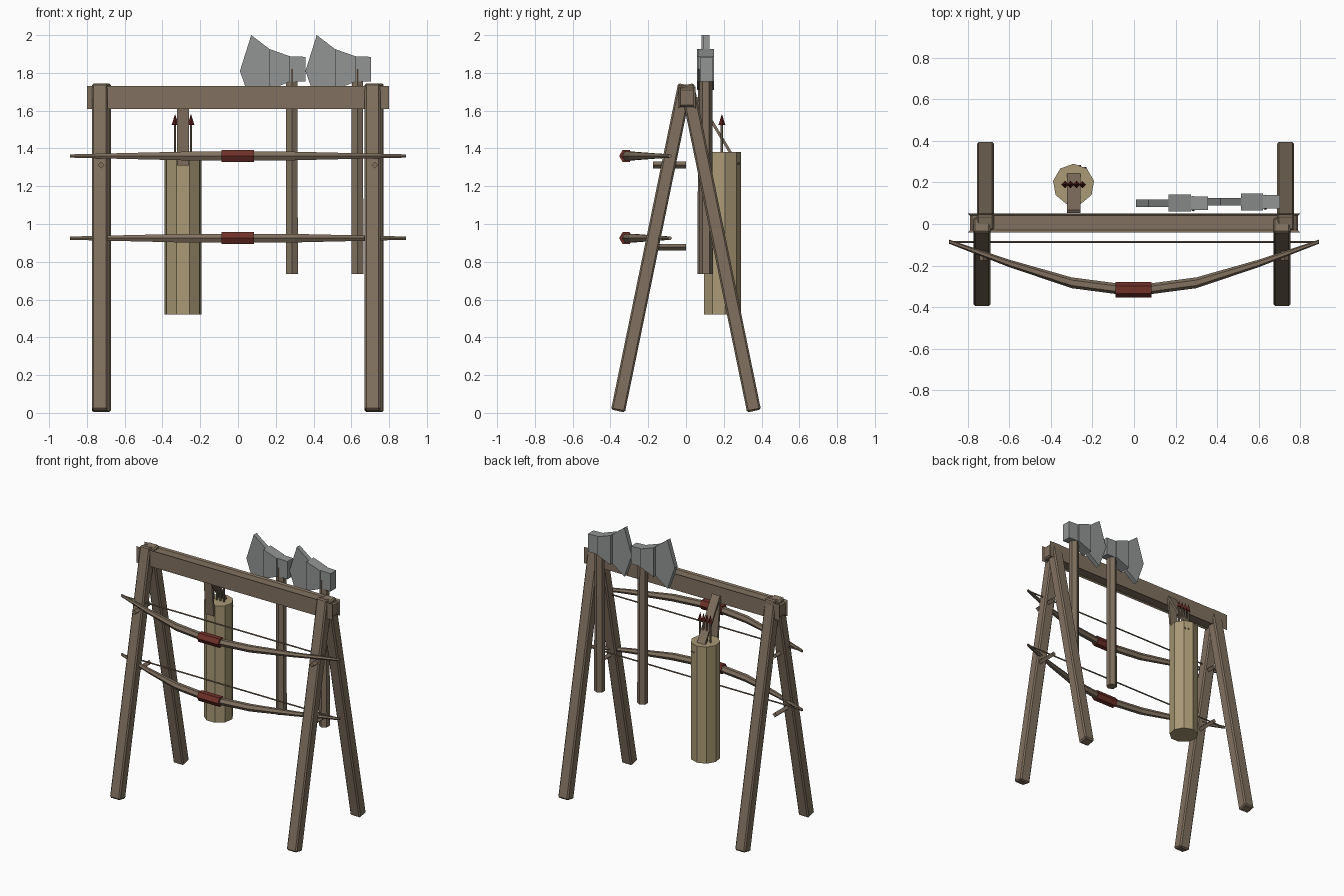
import bpy, bmesh, math
from mathutils import Vector, Matrix

cube = bpy.data.objects.get("Cube")
if cube:
    bpy.data.objects.remove(cube, do_unlink=True)


def material(name, rgb):
    m = bpy.data.materials.new(name)
    m.use_nodes = True
    m.diffuse_color = (*rgb, 1)
    m.node_tree.nodes["Principled BSDF"].inputs["Base Color"].default_value = (*rgb, 1)
    return m


WOOD = material("brown wood", (0.22, 0.165, 0.115))
HIDE = material("tan hide", (0.40, 0.32, 0.18))
GRIP = material("red leather", (0.16, 0.03, 0.022))
HEAD = material("dark red arrowhead", (0.10, 0.014, 0.011))
STEEL = material("grey steel", (0.29, 0.30, 0.30))


def finish(name, bm, mat):
    bmesh.ops.recalc_face_normals(bm, faces=bm.faces[:])
    mesh = bpy.data.meshes.new(name)
    bm.to_mesh(mesh)
    bm.free()
    mesh.materials.append(mat)
    ob = bpy.data.objects.new(name, mesh)
    bpy.context.collection.objects.link(ob)
    return ob


def beam(name, a, b, width, depth, mat, bevel=0):
    """Square timber from a to b, width along the first side axis."""
    a, b = Vector(a), Vector(b)
    axis = (b - a).normalized()
    side = Vector((0, 0, 1)) if abs(axis.x) > 0.9 else Vector((1, 0, 0))
    up = axis.cross(side).normalized()
    rot = Matrix((side, up, axis)).transposed().to_4x4()
    bm = bmesh.new()
    bmesh.ops.create_cube(bm, size=1)
    size = Matrix.Diagonal((width, depth, (b - a).length, 1))
    bm.transform(Matrix.Translation((a + b) / 2) @ rot @ size)
    if bevel:
        bmesh.ops.bevel(bm, geom=bm.edges[:], offset=bevel, segments=1, affect='EDGES')
    return finish(name, bm, mat)


def loft(name, stations, mat, sides=6, side=(0, 1, 0), up=(0, 0, 1)):
    """Tube through (centre, radius) stations; the first corner points along side."""
    bm = bmesh.new()
    side, up = Vector(side), Vector(up)
    rings = []
    for centre, r in stations:
        ring = []
        for k in range(sides):
            t = math.tau * k / sides
            ring.append(bm.verts.new(Vector(centre) + r * (side * math.cos(t) + up * math.sin(t))))
        rings.append(ring)
    for p, q in zip(rings, rings[1:]):
        for k in range(sides):
            n = (k + 1) % sides
            bm.faces.new((p[k], p[n], q[n], q[k]))
    bm.faces.new(rings[0])
    bm.faces.new(rings[-1])
    return finish(name, bm, mat)


def post(name, x, y, levels, mat, sides):
    return loft(name, [((x, y, z), r) for z, r in levels], mat, sides, up=(1, 0, 0))


def plate(name, outline, y, thick, mat):
    """Outline in x and z, extruded evenly about y."""
    bm = bmesh.new()
    f = bm.faces.new([bm.verts.new((x, y - thick / 2, z)) for x, z in outline])
    out = bmesh.ops.extrude_face_region(bm, geom=[f])
    moved = [v for v in out["geom"] if isinstance(v, bmesh.types.BMVert)]
    bmesh.ops.translate(bm, verts=moved, vec=(0, thick, 0))
    return finish(name, bm, mat)


# Trestle frame
beam("top_beam", (-0.79, 0.005, 1.67), (0.79, 0.005, 1.67), 0.10, 0.09, WOOD, 0.01)
for label, x, s in (("right_front", -0.732, -1), ("right_back", -0.715, 1),
                    ("left_front", 0.712, -1), ("left_back", 0.73, 1)):
    beam(label + "_leg", (x, 0.36 * s, 0.01), (x, 0.005 * s, 1.738), 0.083, 0.075, WOOD, 0.009)

# Bows resting on pegs
for label, z in (("upper", 1.36), ("lower", 0.925)):
    half = [(0.89, -0.085, 0.010), (0.6, -0.19, 0.018), (0.3, -0.283, 0.026), (0.08, -0.312, 0.026)]
    path = [(-x, y, r) for x, y, r in half] + half[::-1]
    loft(label + "_bow", [((x, y, z), r) for x, y, r in path], WOOD)
    loft(label + "_bow_grip", [((x, -0.317, z), 0.037) for x in (-0.088, 0.085)], GRIP)
    loft(label + "_bow_string", [((x, -0.087, z), 0.005) for x in (-0.885, 0.885)], WOOD)
    for side, x in (("right", -0.725), ("left", 0.725)):
        loft(f"{label}_{side}_peg", [((x, y, z - 0.048), 0.018) for y in (-0.175, 0)],
             WOOD, 4, side=(1, 0, 0))

# Quiver with hanging straps and rivets
QX, QY = -0.291, 0.19
post("quiver", QX, QY, [(0.52, 0.1), (1.38, 0.1)], HIDE, 9)
beam("front_strap", (QX, 0.06, 1.65), (QX, 0.093, 1.31), 0.065, 0.015, WOOD)
beam("back_strap", (QX, 0.06, 1.67), (QX, 0.24, 1.37), 0.065, 0.015, WOOD)
for i, dx in enumerate((0.03, 0.055)):
    y = QY + 0.1 - 0.36 * dx
    loft(f"quiver_rivet_{i}", [((QX + dx, y - 0.01, 1.32), 0.007), ((QX + dx, y + 0.004, 1.32), 0.007)],
         WOOD, side=(1, 0, 0))

# Arrows
for i in range(4):
    x = QX - 0.042 + 0.028 * i
    post(f"arrow_shaft_{i}", x, QY, [(1.3, 0.007), (1.53, 0.007)], WOOD, 6)
    post(f"arrow_head_{i}", x, QY, [(1.525, 0.018), (1.58, 0.001)], HEAD, 4)

# Axes leaning on the back of the beam
BLADE = [(0.07, 2.0), (0.01, 1.81), (0.07, 1.64), (0.167, 1.71), (0.167, 1.926)]
CHEEK = [(0.167, 1.926), (0.167, 1.71), (0.275, 1.754), (0.275, 1.888)]
POLL = [(0.275, 1.888), (0.275, 1.754), (0.357, 1.754), (0.357, 1.885)]
for label, dx, y in (("inner", 0, 0.1), ("outer", 0.347, 0.107)):
    post(label + "_axe_handle", 0.285 + dx, y - 0.002, [(0.735, 0.037), (1.82, 0.034)], WOOD, 6)
    for part, outline, thick in (("blade", BLADE, 0.034), ("cheek", CHEEK, 0.082), ("poll", POLL, 0.066)):
        plate(f"{label}_axe_{part}", [(x + dx, z) for x, z in outline], y, thick, STEEL)
